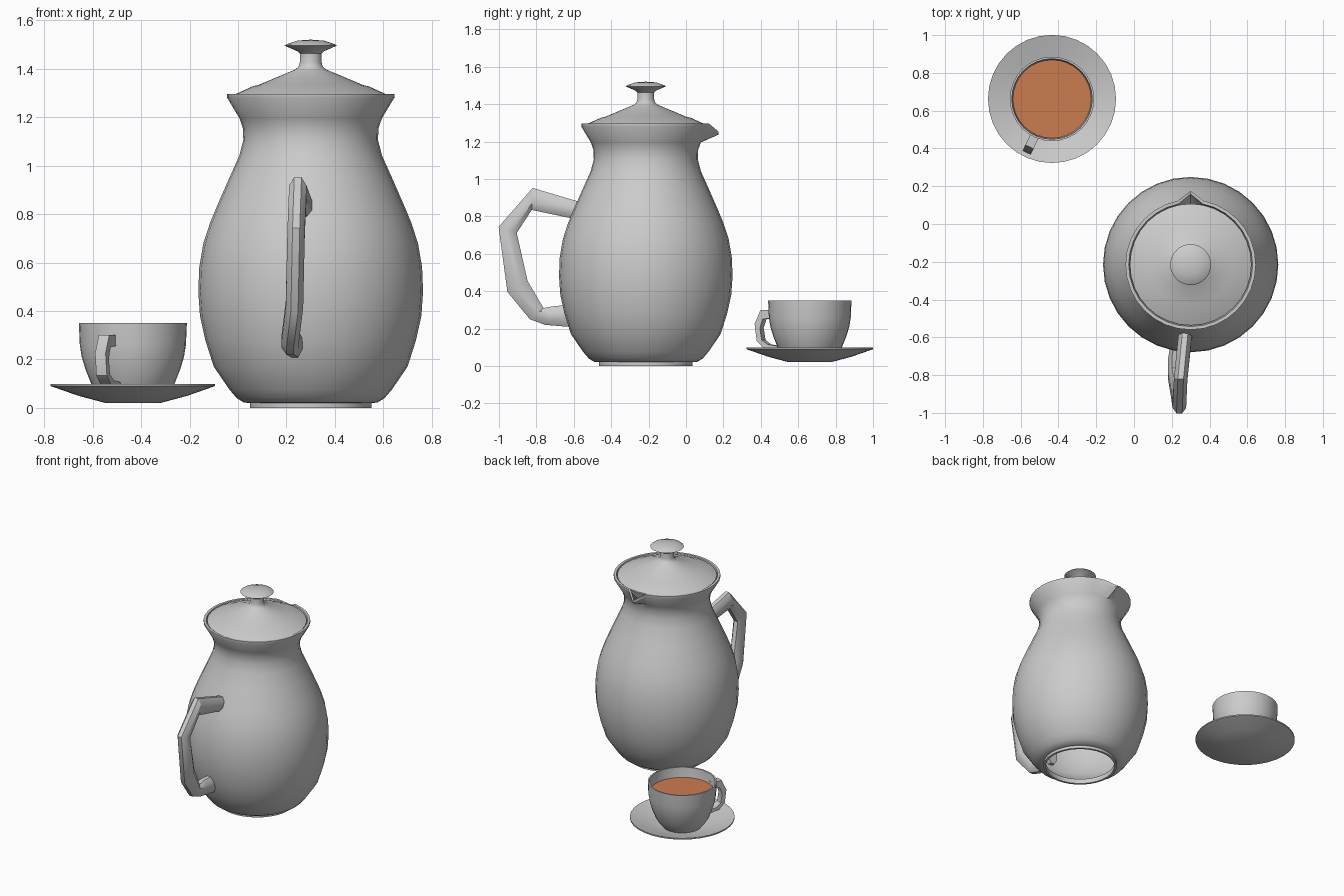
import bpy, bmesh, math
from mathutils import Vector, Matrix

if "Cube" in bpy.data.objects:
    bpy.data.objects.remove(bpy.data.objects["Cube"])


def material(name, rgb):
    m = bpy.data.materials.new(name)
    m.diffuse_color = (*rgb, 1)
    m.use_nodes = True
    m.node_tree.nodes["Principled BSDF"].inputs["Base Color"].default_value = m.diffuse_color
    return m


china = material("grey china", (0.6, 0.6, 0.6))
tea_mat = material("tea orange", (0.6, 0.2, 0.08))


def finish(bm, name, mat, location, angle=0.0):
    """Clean the mesh, make an object of it and shade it."""
    bmesh.ops.remove_doubles(bm, verts=bm.verts, dist=1e-5)
    bmesh.ops.recalc_face_normals(bm, faces=bm.faces)
    me = bpy.data.meshes.new(name)
    bm.to_mesh(me)
    bm.free()
    me.materials.append(mat)
    ob = bpy.data.objects.new(name, me)
    bpy.context.collection.objects.link(ob)
    ob.location = location
    ob.rotation_euler.z = angle
    bpy.ops.object.select_all(action='DESELECT')
    ob.select_set(True)
    bpy.context.view_layer.objects.active = ob
    bpy.ops.object.shade_smooth_by_angle(angle=math.radians(35))
    return ob


def lathe(name, profile, location, mat=china, closed=False, segments=32, shape=None):
    """Spin (radius, height) points around z; shape may move single points."""
    bm = bmesh.new()
    rings = []
    for r, z in profile:
        ring = []
        for i in range(segments):
            rr, zz = shape(r, z, i) if shape else (r, z)
            a = math.tau * i / segments
            ring.append(bm.verts.new((rr * math.cos(a), rr * math.sin(a), zz)))
        rings.append(ring)
    pairs = list(zip(rings, rings[1:])) + ([(rings[-1], rings[0])] if closed else [])
    for a, b in pairs:
        for i in range(segments):
            j = (i + 1) % segments
            bm.faces.new((a[i], a[j], b[j], b[i]))
    return finish(bm, name, mat, location)


def handle(name, stations, half_width, location, angle=0.0, sides=8):
    """Tube through (outer point, inner point, x) stations, bulging to -y."""
    bm = bmesh.new()
    rings = []
    for (oy, oz), (iy, iz), x in stations:
        outer, inner = Vector((x, -oy, oz)), Vector((x, -iy, iz))
        mid, half = (outer + inner) / 2, (outer - inner) / 2
        ring = []
        for k in range(sides):
            t = math.tau * (k + 0.5) / sides
            s = 1 / math.cos(math.pi / sides)
            ring.append(bm.verts.new(mid + half * math.cos(t) * s
                                     + Vector((half_width * math.sin(t) * s, 0, 0))))
        rings.append(ring)
    for a, b in zip(rings, rings[1:]):
        for i in range(sides):
            j = (i + 1) % sides
            bm.faces.new((a[i], a[j], b[j], b[i]))
    bm.faces.new(rings[0])
    bm.faces.new(rings[-1])
    return finish(bm, name, china, location, angle)


POT = (0.30, -0.215, 0)
CUP = (-0.434, 0.662, 0)

# Pot body: outer wall from foot to rim, then back down the inside; open foot
outer = [(0.25, 0), (0.25, 0.02), (0.275, 0.022), (0.305, 0.04), (0.335, 0.075),
         (0.40, 0.17), (0.435, 0.28), (0.457, 0.38), (0.464, 0.48), (0.46, 0.58),
         (0.443, 0.68), (0.415, 0.765), (0.385, 0.837), (0.34, 0.94), (0.295, 1.04),
         (0.278, 1.105), (0.28, 1.155), (0.294, 1.195), (0.345, 1.28), (0.345, 1.295)]
inside = [(0.328, 1.295), (0.322, 1.272)]
inside += [(r - 0.015, z) for r, z in reversed(outer[5:18])]
inside += [(0.29, 0.055), (0.235, 0.035), (0.235, 0)]


def pull_spout(r, z, i):
    # one column of rim points is drawn out and down into a pouring lip
    if i == 8 and z > 1.25:
        return r + 0.045, z - 0.043
    return r, z


lathe("pot_body", outer + inside, POT, closed=True, shape=pull_spout)

# Lid with its knob
lathe("pot_lid", [(0, 1.28), (0.322, 1.28), (0.322, 1.29), (0.24, 1.327), (0.215, 1.333),
                  (0.13, 1.369), (0.065, 1.396), (0.05, 1.408), (0.045, 1.425),
                  (0.045, 1.462), (0.055, 1.472), (0.108, 1.495), (0.10, 1.501),
                  (0.055, 1.516), (0, 1.52)], POT)

# Pot handle
handle("pot_handle", [
    ((0.32, 0.865), (0.32, 0.775), -0.02),
    ((0.37, 0.882), (0.40, 0.79), -0.03),
    ((0.605, 0.952), (0.61, 0.834), -0.053),
    ((0.787, 0.743), (0.69, 0.711), -0.06),
    ((0.74, 0.396), (0.632, 0.455), -0.067),
    ((0.62, 0.25), (0.547, 0.31), -0.085),
    ((0.54, 0.22), (0.49, 0.32), -0.085),
    ((0.36, 0.205), (0.36, 0.33), -0.06)], 0.036, POT)

# Saucer
lathe("saucer", [(0, 0.02), (0.113, 0.02), (0.225, 0.05), (0.339, 0.09), (0.339, 0.099),
                 (0.225, 0.064), (0.113, 0.035), (0, 0.035)], CUP)

# Cup, the tea in it, and the cup handle
lathe("cup", [(0, 0.035), (0.125, 0.035), (0.15, 0.065), (0.172, 0.10), (0.195, 0.157),
              (0.211, 0.21), (0.219, 0.26), (0.223, 0.35), (0.213, 0.35), (0.206, 0.26),
              (0.185, 0.17), (0.155, 0.10), (0.12, 0.06), (0, 0.055)], CUP)
lathe("tea", [(0.207, 0.28), (0, 0.28)], CUP, mat=tea_mat)
handle("cup_handle", [
    ((0.207, 0.30), (0.207, 0.257), 0),
    ((0.28, 0.30), (0.267, 0.25), 0),
    ((0.315, 0.225), (0.284, 0.203), 0),
    ((0.303, 0.134), (0.273, 0.139), 0),
    ((0.262, 0.096), (0.238, 0.115), 0),
    ((0.17, 0.08), (0.17, 0.105), 0)], 0.024, CUP, angle=-math.atan2(0.426, 0.905), sides=4)
